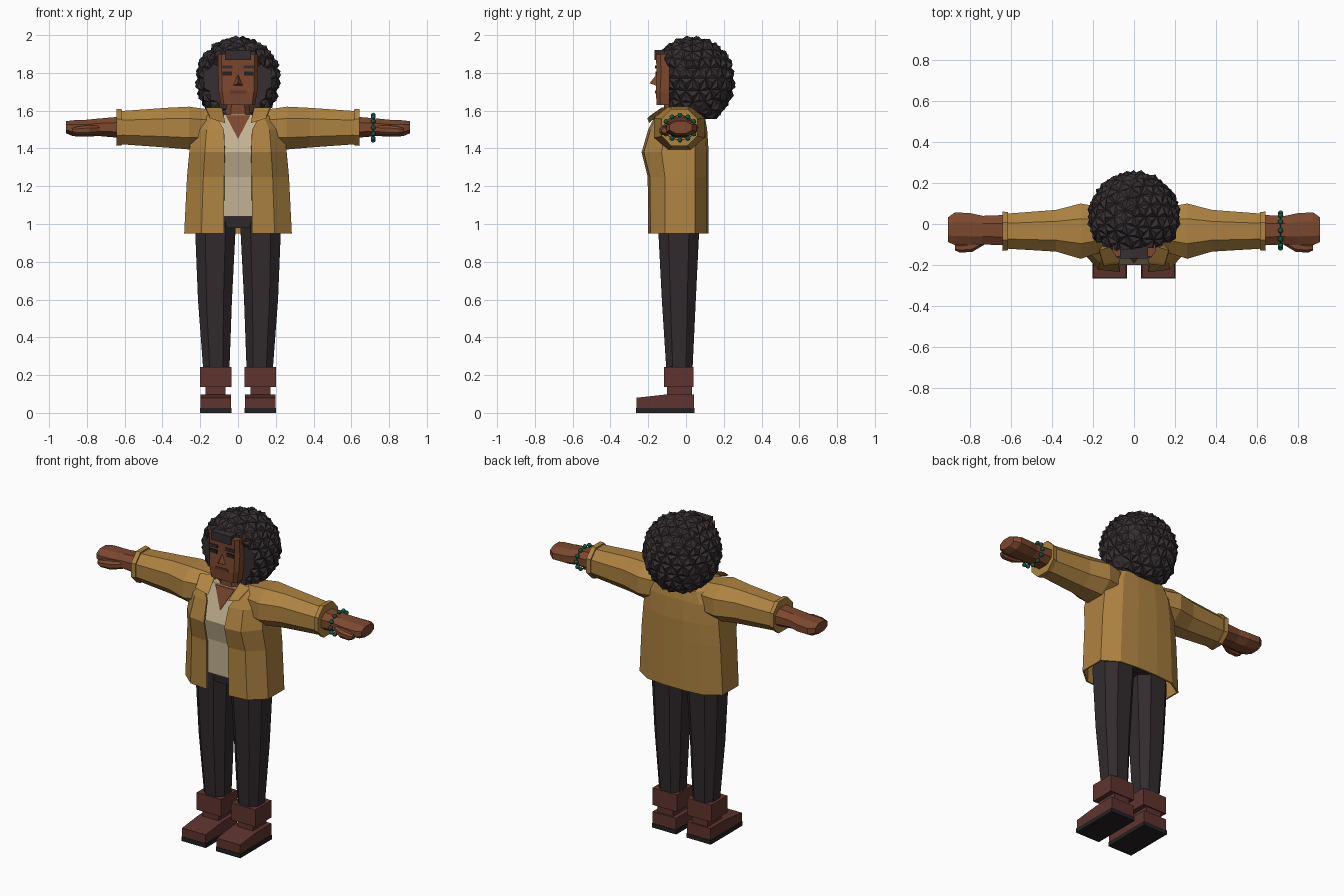
import bpy, bmesh, math, random
from mathutils import Vector

random.seed(4)
old = bpy.data.objects.get("Cube")
if old:
    bpy.data.objects.remove(old)


def material(name, rgb):
    col = [((c / 255 + 0.055) / 1.055) ** 2.4 for c in rgb] + [1]
    m = bpy.data.materials.new(name)
    m.use_nodes = True
    m.diffuse_color = col
    m.node_tree.nodes["Principled BSDF"].inputs["Base Color"].default_value = col
    return m


SKIN = material("brown skin", (124, 72, 46))
LIPS = material("lip brown", (98, 54, 44))
HAIR = material("hair black", (54, 47, 49))
JACKET = material("mustard cloth", (174, 131, 65))
SHIRT = material("cream cloth", (196, 178, 146))
PANTS = material("charcoal cloth", (50, 43, 45))
BOOT = material("boot leather", (94, 52, 46))
SOLE = material("sole black", (36, 33, 35))
BEAD = material("green bead", (30, 104, 78))
SIDES = {1: "left", -1: "right"}


def finish(name, bm, mat):
    bmesh.ops.recalc_face_normals(bm, faces=bm.faces)
    me = bpy.data.meshes.new(name)
    bm.to_mesh(me)
    bm.free()
    me.materials.append(mat)
    ob = bpy.data.objects.new(name, me)
    bpy.context.scene.collection.objects.link(ob)
    return ob


def loft(name, rings, mat, closed=True):
    """Skin a list of point rings; closed rings are capped at both ends."""
    bm = bmesh.new()
    vs = [[bm.verts.new(p) for p in r] for r in rings]
    n = len(vs[0])
    for a, b in zip(vs, vs[1:]):
        for i in range(n if closed else n - 1):
            j = (i + 1) % n
            bm.faces.new((a[i], a[j], b[j], b[i]))
    if closed:
        bm.faces.new(vs[0])
        bm.faces.new(vs[-1])
    return finish(name, bm, mat)


def octagon(ru, rv, k=0.45):
    pts = [(-k, -1), (k, -1), (1, -k), (1, k), (k, 1), (-k, 1), (-1, k), (-1, -k)]
    return [(u * ru, v * rv) for u, v in pts]


def upright(name, rows, mat, cx=0.0, k=0.5):
    """Rows are z, centre offset, half width, front y, back y."""
    return loft(name, [[(cx + dx + u, (f + b) / 2 + v, z)
                        for u, v in octagon(w, (b - f) / 2, k)]
                       for z, dx, w, f, b in rows], mat)


def sideways(name, s, rows, mat):
    """Rows are x, centre y, centre z, y radius, z radius."""
    return loft(name, [[(s * x, y + u, z + v) for u, v in octagon(ry, rz)]
                       for x, y, z, ry, rz in rows], mat)


def box(name, x0, x1, y0, y1, z0, z1, mat):
    return loft(name, [[(x0, y0, z), (x1, y0, z), (x1, y1, z), (x0, y1, z)]
                       for z in (z0, z1)], mat)


def hull(name, pts, mat):
    bm = bmesh.new()
    for p in pts:
        bm.verts.new(p)
    bmesh.ops.convex_hull(bm, input=bm.verts)
    return finish(name, bm, mat)


# Head and neck
upright("head", [(1.63, 0, 0.09, -0.155, 0.06), (1.70, 0, 0.102, -0.16, 0.09),
                 (1.80, 0, 0.105, -0.155, 0.1), (1.90, 0, 0.105, -0.16, 0.1)], SKIN, k=0.82)
upright("neck", [(1.50, 0, 0.075, -0.12, 0.04), (1.66, 0, 0.07, -0.115, 0.04)], SKIN)
hull("nose", [(0, -0.15, 1.80), (0.032, -0.15, 1.73), (-0.032, -0.15, 1.73),
              (0, -0.193, 1.745)], SKIN)
box("mouth", -0.042, 0.042, -0.164, -0.156, 1.692, 1.708, LIPS)
for s, side in SIDES.items():
    a, b = sorted((s * 0.028, s * 0.086))
    box(side + "_eyebrow", a, b, -0.164, -0.155, 1.823, 1.84, HAIR)
    box(side + "_eye", a + 0.005, b - 0.005, -0.162, -0.153, 1.786, 1.808, SOLE)

# Curly hair: bumpy ball, opened for the face and flattened underneath
bm = bmesh.new()
bmesh.ops.create_icosphere(bm, subdivisions=3, radius=0.93)
bmesh.ops.poke(bm, faces=bm.faces, offset=0.06)
for v in bm.verts:
    v.co *= random.uniform(0.975, 1.03)
    z = 1.77 + v.co.z * (0.23 if v.co.z > 0 else 0.26)
    front = -0.135 if z > 1.86 else -0.09
    v.co = Vector((v.co.x * 0.232, max(front, 0.035 + v.co.y * 0.232), max(1.555, min(2, z))))
finish("curly_hair", bm, HAIR)
box("hairline", -0.068, 0.068, -0.168, -0.05, 1.868, 1.92, HAIR)

# Shirt with an open neckline
upright("shirt", [(1.04, 0, 0.2, -0.17, 0.09), (1.25, 0, 0.2, -0.17, 0.09),
                  (1.38, 0, 0.2, -0.2, 0.09), (1.58, 0, 0.12, -0.12, 0.06)], SHIRT, k=0.65)
loft("neckline", [[(-0.065, -0.126 + d, 1.575), (0.065, -0.126 + d, 1.575),
                   (0, -0.174 + d, 1.45)] for d in (-0.004, 0.003)], SKIN)

# Open jacket: z, half width, front y, back y, half opening
half_rows = [(0.95, 0.285, -0.2, 0.12, 0.075), (1.25, 0.27, -0.203, 0.12, 0.073),
             (1.38, 0.258, -0.235, 0.12, 0.07), (1.5, 0.245, -0.2, 0.112, 0.075),
             (1.57, 0.2, -0.165, 0.1, 0.115), (1.61, 0.12, -0.1, 0.06, 0.09)]
rings = []
for z, w, f, b, o in half_rows:
    half = [(o, f, z), (max(0.68 * w, o), f + 0.012, z), (w, f * 0.55, z),
            (w, b * 0.4, z), (0.66 * w, b * 0.9, z), (0.25 * w, b, z)]
    rings.append(half + [(-x, y, h) for x, y, h in reversed(half)])
jacket = loft("jacket_body", rings, JACKET, closed=False)
mod = jacket.modifiers.new("cloth thickness", "SOLIDIFY")
mod.thickness = 0.01

for s, side in SIDES.items():
    # Folded collar
    loft(side + "_lapel", [[(s * x, y + d, z + d) for x, y, z in (
        (0.07, -0.195, 1.535), (0.15, -0.205, 1.56),
        (0.17, -0.14, 1.605), (0.085, -0.115, 1.605))] for d in (0, 0.012)], JACKET)
    # Sleeve and turned cuff
    sideways(side + "_sleeve", s, [(0.1, -0.03, 1.515, 0.09, 0.085), (0.18, -0.03, 1.505, 0.115, 0.105),
                                   (0.26, -0.035, 1.508, 0.135, 0.113),
                                   (0.38, -0.033, 1.51, 0.102, 0.105),
                                   (0.63, -0.035, 1.51, 0.085, 0.087)], JACKET)
    sideways(side + "_cuff", s, [(0.615, -0.035, 1.512, 0.093, 0.095),
                                 (0.642, -0.035, 1.512, 0.096, 0.098)], JACKET)
    # Hand and thumb
    sideways(side + "_hand", s, [(0.6, -0.03, 1.512, 0.075, 0.058), (0.74, -0.03, 1.512, 0.07, 0.046),
                                 (0.80, -0.025, 1.507, 0.078, 0.045),
                                 (0.875, -0.023, 1.507, 0.08, 0.042),
                                 (0.91, -0.028, 1.512, 0.06, 0.032)], SKIN)
    sideways(side + "_thumb", s, [(0.73, -0.08, 1.5, 0.02, 0.022), (0.79, -0.112, 1.497, 0.024, 0.026),
                                  (0.85, -0.118, 1.494, 0.022, 0.022),
                                  (0.875, -0.115, 1.495, 0.014, 0.013)], SKIN)
    # Trouser leg
    upright(side + "_leg", [(0.24, s * -0.005, 0.07, -0.105, 0.035),
                            (0.6, s * 0.002, 0.09, -0.128, 0.052),
                            (0.97, 0, 0.107, -0.147, 0.07),
                            (1.03, 0, 0.1, -0.145, 0.07)], PANTS, cx=s * 0.12)
    # Boot: sole, foot, ankle and shaft
    a, b = sorted((s * 0.035, s * 0.202))
    box(side + "_sole", a, b, -0.266, 0.046, 0, 0.026, SOLE)
    hull(side + "_foot", [(x, y, z) for x in (a + 0.003, b - 0.003) for y, z in (
        (-0.263, 0.026), (-0.263, 0.08), (-0.115, 0.083), (-0.1, 0.098),
        (0.043, 0.098), (0.043, 0.026))], BOOT)
    box(side + "_ankle", a + 0.03, b - 0.03, -0.1, 0.033, 0.09, 0.14, BOOT)
    box(side + "_boot_shaft", a, b, -0.117, 0.04, 0.137, 0.243, BOOT)

# Hips
upright("hips", [(0.98, 0, 0.19, -0.14, 0.07), (1.06, 0, 0.205, -0.15, 0.08)], PANTS)

# Beaded bracelet on the left wrist
bm = bmesh.new()
beads = 12
for i in range(beads):
    t = math.tau * i / beads
    made = bmesh.ops.create_icosphere(bm, subdivisions=2, radius=0.013)
    bmesh.ops.translate(bm, verts=made["verts"],
                        vec=(0.716, -0.032 + 0.085 * math.cos(t), 1.51 + 0.066 * math.sin(t)))
finish("bead_bracelet", bm, BEAD)
bm = bmesh.new()
ring = [bm.verts.new((0.716 + d, -0.032 + r * math.cos(math.tau * i / beads),
                      1.51 + (r - 0.019) * math.sin(math.tau * i / beads)))
        for r, d in ((0.083, -0.002), (0.087, 0.002)) for i in range(beads)]
for i in range(beads):
    j = (i + 1) % beads
    bm.faces.new((ring[i], ring[j], ring[beads + j], ring[beads + i]))
finish("bracelet_cord", bm, BEAD)
